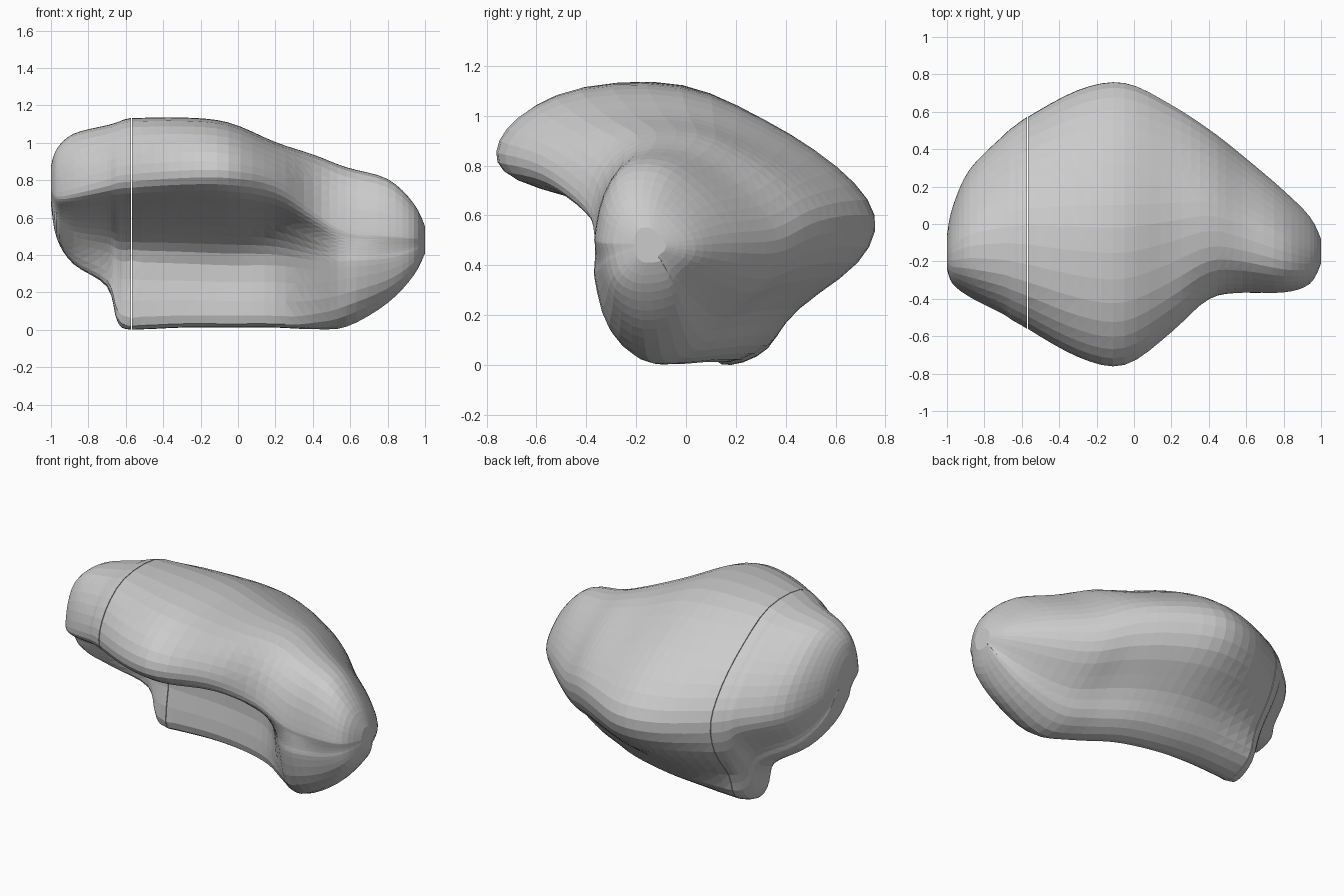
import bpy, bmesh
from mathutils import Vector

if "Cube" in bpy.data.objects:
    bpy.data.objects.remove(bpy.data.objects["Cube"])

# Section keys along x: x, lip y/z, top z, back y/z, bottom z, base front y, base back y, pocket y/z
END_KEYS = [
    (-1.00, -.24, .76, .87, -.06, .74, .67, -.16, -.10, -.20, .70),
    (-.97, -.32, .73, .96, .09, .69, .49, -.14, .00, -.20, .56),
    (-.88, -.39, .75, 1.04, .29, .66, .35, .00, .13, -.06, .47),
    (-.70, -.485, .80, 1.085, .475, .64, .23, .10, .24, .08, .42),
    (-.645, -.52, .82, 1.10, .52, .63, .04, .10, .25, .11, .38),
]
BODY_KEYS = [
    (-.57, -.56, .83, 1.12, .57, .62, .00, .10, .30, .13, .37),
    (-.30, -.715, .85, 1.125, .72, .60, .01, .10, .30, .13, .36),
    (-.05, -.76, .85, 1.10, .76, .60, .01, .08, .27, .11, .35),
    (.20, -.58, .80, .995, .64, .60, .01, .00, .20, .02, .35),
    (.40, -.40, .66, .93, .51, .57, .00, -.14, .09, -.20, .33),
    (.58, -.365, .54, .86, .37, .50, .01, -.25, .00, -.36, .34),
    (.80, -.365, .52, .80, .18, .49, .14, -.25, -.05, -.345, .36),
    (.94, -.32, .50, .67, .04, .48, .29, -.25, -.09, -.305, .41),
    (1.00, -.21, .49, .55, -.08, .48, .41, -.18, -.13, -.205, .46),
]
KEYS = END_KEYS + BODY_KEYS
SEAM = len(END_KEYS)   # key row where the end piece meets the body
STEPS = 4              # stations between key rows
GAP = 0.002


def mix(a, b, t):
    return a + (b - a) * t


def spline(a, b, c, d, t):
    return 0.5 * (2 * b + (c - a) * t + (2 * a - 5 * b + 4 * c - d) * t * t
                  + (3 * b - a - 3 * c + d) * t ** 3)


def station(u):
    """Interpolated key row at fractional index u."""
    i = min(int(u), len(KEYS) - 2)
    rows = [KEYS[max(0, min(len(KEYS) - 1, i + k))] for k in (-1, 0, 1, 2)]
    return [spline(*vals, u - i) for vals in zip(*rows)]


def section(row):
    """Closed smooth outline: overhanging lip, crown, back, narrow base, front hollow."""
    x, yf, zf, zt, yb, zb, z0, bf, bb, yp, zp = row
    lobe = max(0.0, min(1.0, (x - .3) / .3))   # hollow turns into the full right lobe
    pts = [
        (yf, zf),
        (mix(yf, yb, .06), mix(zf, zt, .55)),
        (mix(yf, yb, .22), mix(zf, zt, .98)),
        (mix(yf, yb, .49), zt),
        (mix(yf, yb, .71), mix(zb, zt, .74)),
        (mix(yf, yb, .90), mix(zb, zt, .38)),
        (yb, zb),
        (mix(yb, bb, .14), mix(zb, z0, .32)),
        (mix(yb, bb, .66), mix(zb, z0, .64)),
        (bb + .03, mix(z0, zb, .11)),
        (mix(bf, bb, .4), z0),
        (mix(bf, yp, .5 * lobe), mix(z0, zp, mix(.17, .36, lobe))),
        (yp, zp),
        (mix(yf, yp, .84), mix(zf, zp, .70)),
        (mix(yf, yp, .46), mix(zf, zp, .42)),
        (mix(yf, yp, .09), mix(zf, zp, .22)),
    ]
    n, out = len(pts), []
    for i in range(n):
        p = [Vector(pts[(i + k) % n]) for k in (-1, 0, 1, 2)]
        for s in range(3):
            v = spline(*p, s / 3)
            out.append((x, v.x, max(0.0, v.y)))
    return out


def loft(name, first, last, shift):
    """Skin the sections between two key rows and close both ends."""
    bm = bmesh.new()
    rings = []
    for k in range((last - first) * STEPS + 1):
        u = first + k / STEPS
        dx = shift if u == SEAM else 0
        rings.append([bm.verts.new((x + dx, y, z)) for x, y, z in section(station(u))])
    n = len(rings[0])
    for a, b in zip(rings, rings[1:]):
        for j in range(n):
            bm.faces.new((a[j], a[(j + 1) % n], b[(j + 1) % n], b[j]))
    bm.faces.new(rings[0])
    bm.faces.new(rings[-1])
    # relax the skin a little, leaving the seam and tips in place
    free = [v for r in rings[1:-1] for v in r]
    for _ in range(2):
        bmesh.ops.smooth_vert(bm, verts=free, factor=.35,
                              use_axis_x=False, use_axis_y=True, use_axis_z=True)
    bmesh.ops.triangulate(bm, faces=bm.faces[:])
    bmesh.ops.recalc_face_normals(bm, faces=bm.faces[:])
    mesh = bpy.data.meshes.new(name)
    bm.to_mesh(mesh)
    bm.free()
    obj = bpy.data.objects.new(name, mesh)
    bpy.context.collection.objects.link(obj)
    return obj


# Main hollow-fronted body and the separate left end beyond the seam
loft("main_body", SEAM, len(KEYS) - 1, GAP)
loft("left_end", 0, SEAM, -GAP)
